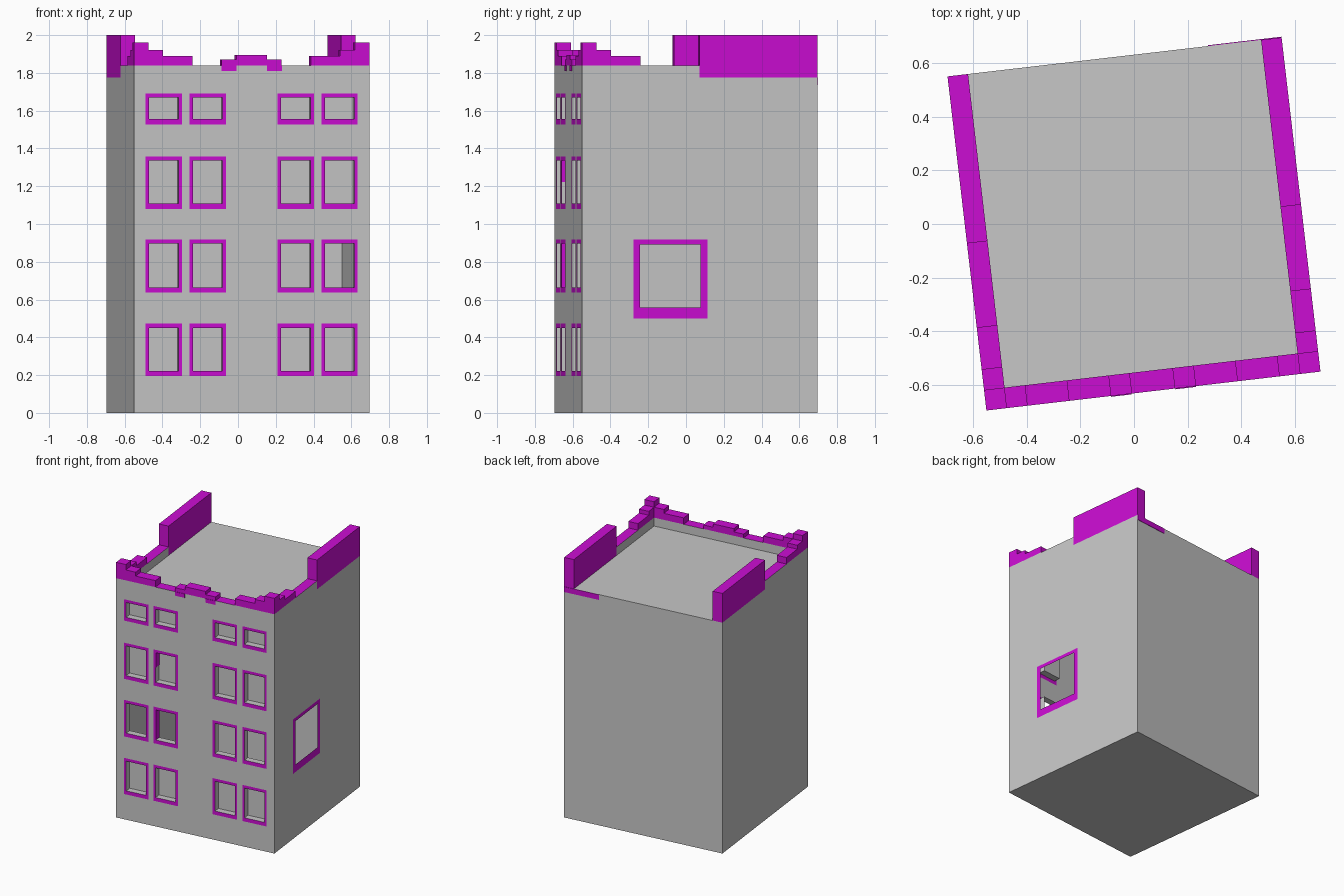
import bpy, bmesh, math
from mathutils import Matrix

cube = bpy.data.objects.get("Cube")
if cube:
    bpy.data.objects.remove(cube, do_unlink=True)


def material(name, rgb):
    m = bpy.data.materials.new(name)
    m.use_nodes = True
    m.diffuse_color = (*rgb, 1)
    m.node_tree.nodes["Principled BSDF"].inputs["Base Color"].default_value = (*rgb, 1)
    return m


MATS = [material("wall_grey", (0.57, 0.57, 0.57)),
        material("trim_magenta", (0.6, 0.004, 0.65))]
GREY, TRIM = 0, 1
TURN = Matrix.Rotation(math.radians(6.64), 4, 'Z')   # the block stands slightly turned
H = 0.6267       # half width of the block
T = 0.077        # parapet thickness
ROOF, LEDGE, TOP = 1.775, 1.84, 2.0


def finish(bm, name):
    bmesh.ops.remove_doubles(bm, verts=bm.verts, dist=0.0001)
    bm.transform(TURN)
    mesh = bpy.data.meshes.new(name)
    bm.to_mesh(mesh)
    bm.free()
    for m in MATS:
        mesh.materials.append(m)
    ob = bpy.data.objects.new(name, mesh)
    bpy.context.collection.objects.link(ob)
    return ob


def quad(bm, pts, mat=GREY):
    f = bm.faces.new([bm.verts.new(p) for p in pts])
    f.material_index = mat


def box(name, x, y, z, mat=TRIM, cap=None):
    bm = bmesh.new()
    bmesh.ops.create_cube(bm, size=1)
    for v in bm.verts:
        v.co = [r[0] if c < 0 else r[1] for r, c in zip((x, y, z), v.co)]
    bm.normal_update()
    for f in bm.faces:
        f.material_index = cap if cap is not None and f.normal.z > 0.5 else mat
    return finish(bm, name)


def inside(r, u, z):
    return r[0] < u < r[1] and r[2] < z < r[3]


def wall(name, windows, place):
    """Wall sheet with framed openings; windows are (frame, opening) rectangles."""
    rects = [r for w in windows for r in w]
    us = sorted({-H, H, *(c for r in rects for c in r[:2])})
    zs = sorted({0, ROOF, *(c for r in rects for c in r[2:])})
    bm = bmesh.new()
    for u0, u1 in zip(us, us[1:]):
        for z0, z1 in zip(zs, zs[1:]):
            u, z = (u0 + u1) / 2, (z0 + z1) / 2
            if any(inside(o, u, z) for _, o in windows):
                continue
            framed = any(inside(f, u, z) for f, _ in windows)
            quad(bm, [place(*p) for p in ((u0, z0), (u1, z0), (u1, z1), (u0, z1))],
                 TRIM if framed else GREY)
    return finish(bm, name)


# Plain shell: floor, roof, back and left-hand blank wall
bm = bmesh.new()
quad(bm, [(-H, -H, 0), (-H, H, 0), (H, H, 0), (H, -H, 0)])
quad(bm, [(-H, -H, ROOF), (H, -H, ROOF), (H, H, ROOF), (-H, H, ROOF)])
quad(bm, [(H, H, 0), (-H, H, 0), (-H, H, ROOF), (H, H, ROOF)])
quad(bm, [(-H, H, 0), (-H, -H, 0), (-H, -H, ROOF), (-H, H, ROOF)])
finish(bm, "building_shell")

# Front wall with four rows of paired windows
columns = [(-0.565, -0.372), (-0.332, -0.138), (0.138, 0.332), (0.372, 0.565)]
rows = [(0.194, 0.472), (0.637, 0.918), (1.08, 1.358), (1.528, 1.692)]
OPEN_ROW = 1
front = []
for z0, z1 in rows:
    for a, b in columns:
        front.append(((a, b, z0, z1), (a + 0.018, b - 0.018, z0 + 0.028, z1 - 0.022)))
wall("front_wall", front, lambda u, z: (u, -H, z))

# Recesses behind the front windows; one row opens into the interior
D = 0.05
for i, (_, (a, b, z0, z1)) in enumerate(front):
    bm = bmesh.new()
    ring = [(a, z0), (b, z0), (b, z1), (a, z1)]
    for p, q in zip(ring, ring[1:] + ring[:1]):
        quad(bm, [(p[0], -H, p[1]), (p[0], D - H, p[1]),
                  (q[0], D - H, q[1]), (q[0], -H, q[1])])
    if i // len(columns) != OPEN_ROW:
        quad(bm, [(u, D - H, z) for u, z in ring])
    finish(bm, "window_recess")

# Painted jambs on two of the recesses
for row, start in ((1, 0), (2, 0.5)):
    a, _, z0, z1 = front[row * len(columns) + 1][1]
    box("painted_jamb", (a, a + 0.002), (-H, D - H), (z0 + start * (z1 - z0), z1))

# Side wall with one large opening
side = [((-0.352, 0.041, 0.5, 0.918), (-0.318, 0.005, 0.557, 0.891))]
wall("side_wall", side, lambda u, z: (H, u, z))

# Low grey ledges with painted tops
box("front_ledge", (-H, H), (-H, T - H), (ROOF, LEDGE), GREY, TRIM)
for s in (-1, 1):
    x = sorted((s * H, s * (H - T)))
    box("side_ledge", x, (T - H, 0), (ROOF, LEDGE), GREY, TRIM)
    # Tall rear parapets
    box("rear_parapet", x, (0, H), (ROOF, TOP))
    # Stepped corners running along the front and the side
    box("corner_block", x, (-H, T - H), (LEDGE, 1.962))
    for lo, hi, top in ((0.472, H - T, 1.92), (0.315, 0.472, 1.89)):
        box("front_step", sorted((s * lo, s * hi)), (-H, T - H), (LEDGE, top))
        box("side_step", x, (-hi, -lo), (LEDGE, top))
    # Shoulders of the central crest, with short drops below
    shoulder = sorted((s * 0.082, s * 0.16))
    box("crest_shoulder", shoulder, (-H, T - H), (LEDGE, 1.87))
    box("crest_drop", shoulder, (-H - 0.003, -H), (1.81, LEDGE))
box("crest_middle", (-0.082, 0.082), (-H, T - H), (LEDGE, 1.895))

# Short painted strip under the roof edge at the back
box("back_strip", (0.35, H), (H, H + 0.003), (1.735, ROOF))
